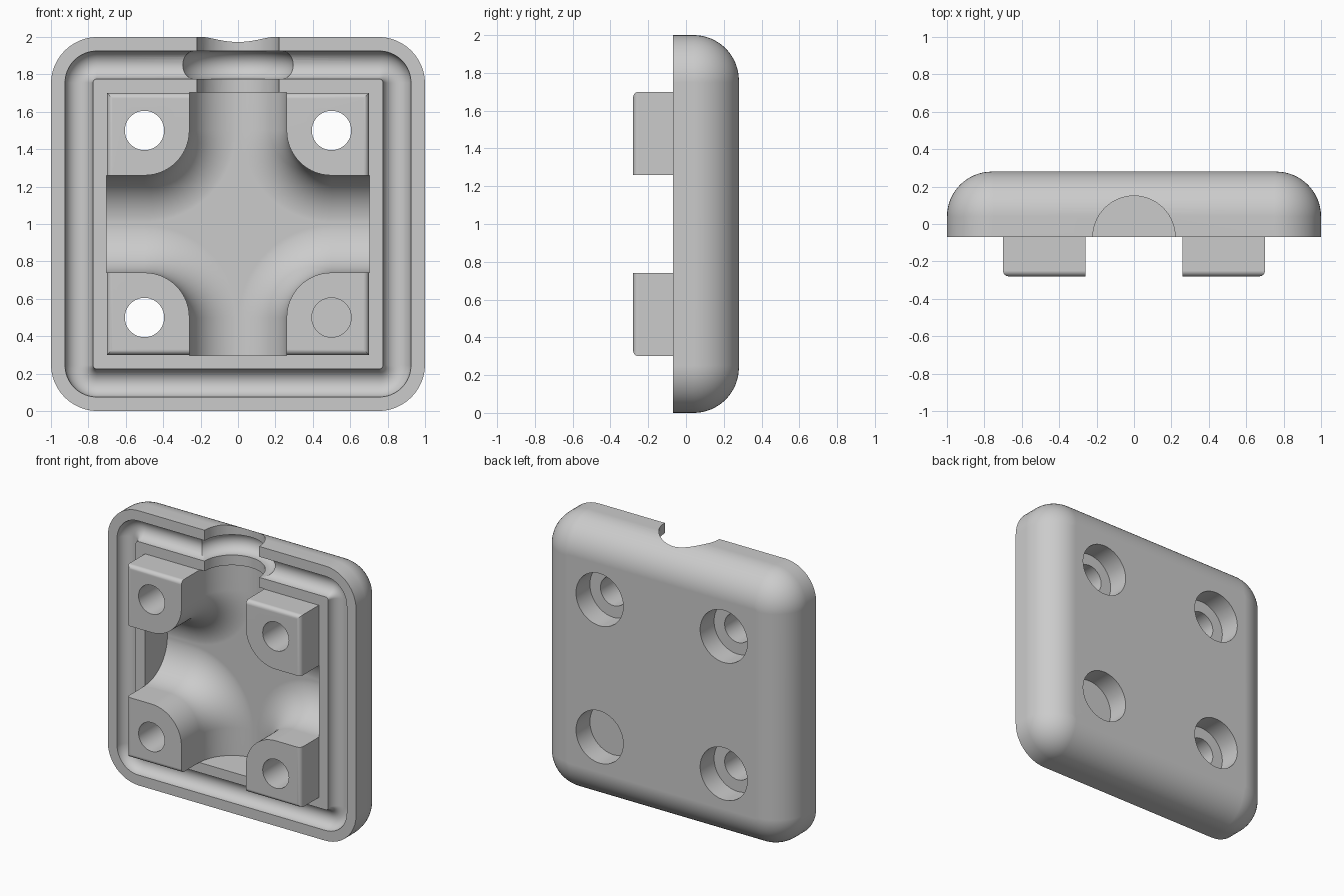
import bpy, bmesh, math
from mathutils import Vector

if "Cube" in bpy.data.objects:
    bpy.data.objects.remove(bpy.data.objects["Cube"])

FACE = -0.07      # parting face
BACK = 0.28
MID = 1.0         # centre height

grey = bpy.data.materials.new("plain_grey")
grey.use_nodes = True
colour = (0.6, 0.6, 0.6, 1)
grey.diffuse_color = colour
grey.node_tree.nodes["Principled BSDF"].inputs["Base Color"].default_value = colour


def loft(name, rings, closed=False):
    """Skin equal-length rings of points; cap the ends unless closed."""
    bm = bmesh.new()
    loops = [[bm.verts.new(p) for p in ring] for ring in rings]
    n = len(loops[0])
    pairs = list(zip(loops, loops[1:]))
    if closed:
        pairs.append((loops[-1], loops[0]))
    else:
        bm.faces.new(loops[0])
        bm.faces.new(loops[-1])
    for a, b in pairs:
        for i in range(n):
            j = (i + 1) % n
            bm.faces.new((a[i], a[j], b[j], b[i]))
    bmesh.ops.recalc_face_normals(bm, faces=bm.faces)
    mesh = bpy.data.meshes.new(name)
    bm.to_mesh(mesh)
    bm.free()
    mesh.materials.append(grey)
    obj = bpy.data.objects.new(name, mesh)
    bpy.context.collection.objects.link(obj)
    return obj


def rounded_square(half, radius, y, steps=12):
    points = []
    for q in range(4):
        for i in range(steps + 1):
            a = math.pi / 2 * (q + i / steps)
            sx = 1 if q in (0, 3) else -1
            sz = 1 if q < 2 else -1
            points.append(Vector((sx * (half - radius) + radius * math.cos(a), y,
                                  MID + sz * (half - radius) + radius * math.sin(a))))
    return points


def cross(radius, y, end=0.702, steps=14):
    """Cross outline whose inner corners are arcs around the screw axes."""
    points = []
    for q in range(4):
        quarter = [(end, 0.5 - radius)]
        for i in range(steps + 1):
            a = math.pi / 2 * i / steps
            quarter.append((0.5 - radius * math.sin(a), 0.5 - radius * math.cos(a)))
        quarter.append((0.5 - radius, end))
        for u, v in quarter:
            for _ in range(q):
                u, v = -v, u
            points.append((u, y, MID + v))
    return points


def rod(name, radius, start, end, axis, segments=64):
    """Cylinder along y (through x, z) or along z (through x, y)."""
    def ring(t):
        points = []
        for i in range(segments):
            a = math.tau * i / segments
            c, s = radius * math.cos(a), radius * math.sin(a)
            if axis[0] == "y":
                points.append((axis[1] + c, t, axis[2] + s))
            else:
                points.append((axis[1] + c, axis[2] + s, t))
        return points
    return loft(name, [ring(start), ring(end)])


def combine(target, tool, operation="DIFFERENCE"):
    mod = target.modifiers.new("combine", "BOOLEAN")
    mod.operation = operation
    mod.solver = "EXACT"
    mod.object = tool
    bpy.ops.object.select_all(action="DESELECT")
    bpy.context.view_layer.objects.active = target
    target.select_set(True)
    bpy.ops.object.modifier_apply(modifier=mod.name)
    bpy.data.objects.remove(tool)


# Shell with a full round along the back edge
FILLET = 0.24
rings = [rounded_square(1, 0.25, FACE)]
for i in range(17):
    a = math.pi / 2 * i / 16
    inset = FILLET * (1 - math.cos(a))
    rings.append(rounded_square(1 - inset, 0.25 - inset, BACK - FILLET + FILLET * math.sin(a)))
housing = loft("housing_half", rings)

# Raised square with rounded front edges, later cut into four screw bosses
EDGE = 0.03
rings = []
for i in range(7):
    a = math.pi / 2 * i / 6
    h = 0.7 - EDGE + EDGE * math.sin(a)
    y = -BACK + EDGE - EDGE * math.cos(a)
    rings.append([(sx * h, y, MID + sz * h) for sx, sz in ((1, 1), (-1, 1), (-1, -1), (1, -1))])
rings.append([(p[0], 0.0, p[2]) for p in rings[-1]])
combine(housing, loft("boss_block", rings), "UNION")

# Cross-shaped pocket with half-round channels
CHANNEL = 0.26
rings = [cross(0.5 - CHANNEL, -0.4)]
for i in range(17):
    a = math.radians(88) * i / 16
    rings.append(cross(0.5 - CHANNEL * math.cos(a), FACE + CHANNEL * math.sin(a)))
combine(housing, loft("pocket_cutter", rings))

# Seal groove: round section swept around the parting face
SEAL = 0.075
path = rounded_square(0.85, 0.095, FACE)
rings = []
for i, p in enumerate(path):
    out = Vector((math.copysign(max(abs(p.x) - 0.755, 0), p.x), 0,
                  math.copysign(max(abs(p.z - MID) - 0.755, 0), p.z - MID))).normalized()
    rings.append([p + SEAL * (out * math.cos(t) + Vector((0, math.sin(t), 0)))
                  for t in [math.tau * k / 32 for k in range(32)]])
combine(housing, loft("seal_cutter", rings, closed=True))

# Cable bore in the top wall and its ring groove
combine(housing, rod("bore_cutter", 0.22, 1.6, 2.1, ("z", 0, FACE)))
rings = []
for i in range(64):
    a = math.tau * i / 64
    ring = []
    for k in range(32):
        t = math.tau * k / 32
        r = 0.23 + SEAL * math.cos(t)
        ring.append((r * math.cos(a), FACE + r * math.sin(a), 1.85 + SEAL * math.sin(t)))
    rings.append(ring)
combine(housing, loft("ring_groove_cutter", rings, closed=True))

# Screw holes with counterbores from the back
for sx in (-0.5, 0.5):
    for sz in (-0.5, 0.5):
        combine(housing, rod("screw_cutter", 0.105, -0.5, 0.5, ("y", sx, MID + sz)))
        combine(housing, rod("counterbore_cutter", 0.19, 0.12, 0.5, ("y", sx, MID + sz)))

# Smooth curves, crisp edges
bpy.ops.object.select_all(action="DESELECT")
bpy.context.view_layer.objects.active = housing
housing.select_set(True)
bpy.ops.object.shade_smooth_by_angle(angle=math.radians(30))
weighted = housing.modifiers.new("even_shading", "WEIGHTED_NORMAL")
weighted.keep_sharp = True
